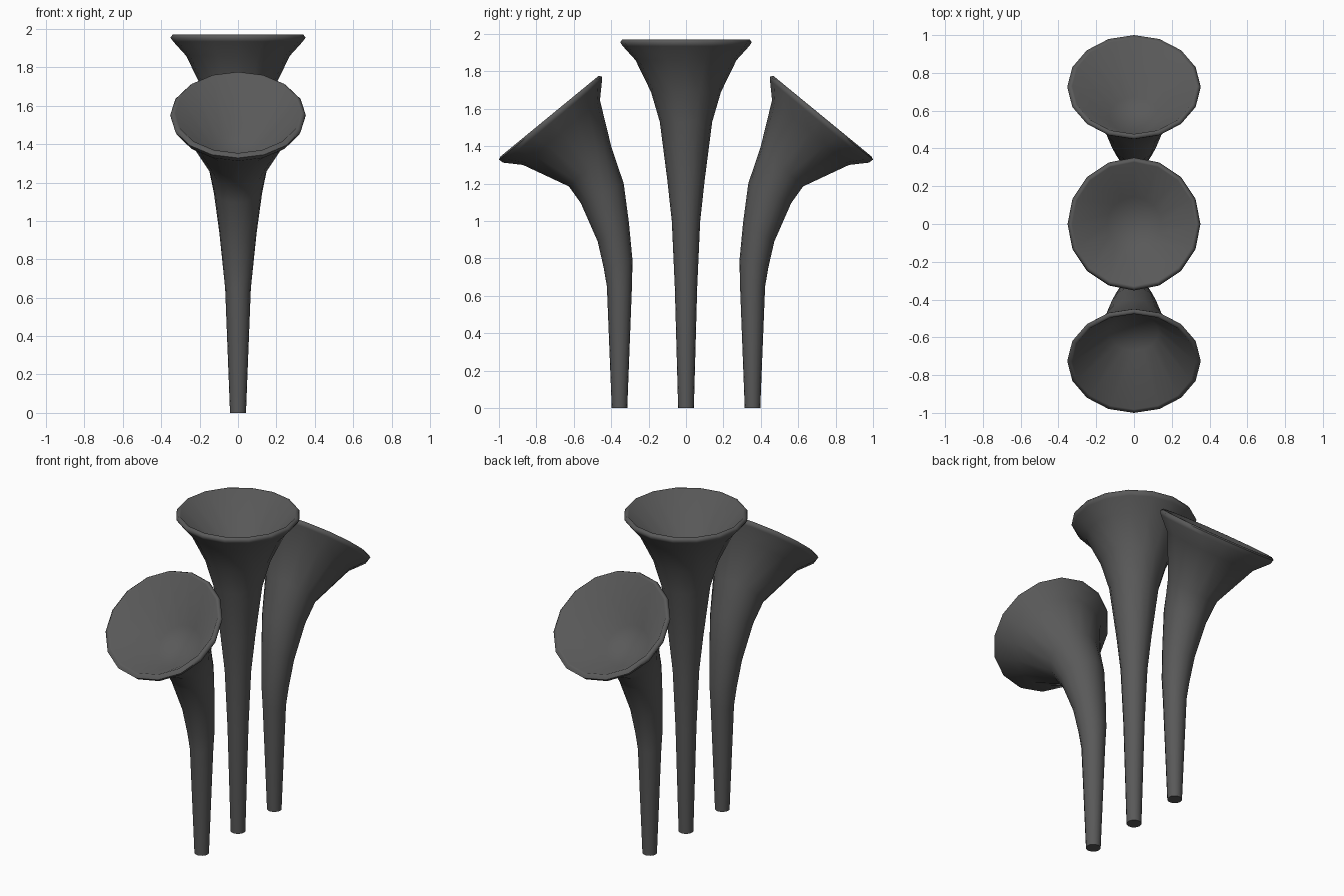
import bpy, bmesh, math
from mathutils import Vector

if "Cube" in bpy.data.objects:
    bpy.data.objects.remove(bpy.data.objects["Cube"])

SIDES = 16

dark = bpy.data.materials.new("dark_grey")
dark.diffuse_color = (0.1, 0.1, 0.1, 1)
dark.use_nodes = True
dark.node_tree.nodes["Principled BSDF"].inputs["Base Color"].default_value = dark.diffuse_color


def horn(name, rings, flip=1):
    """Loft 16-sided rings; each ring is the pair of its side-view ends (y1, z1, y2, z2)."""
    pairs = [(Vector((0, a * flip, b)), Vector((0, c * flip, d))) for a, b, c, d in rings]
    sections = [((p + q) / 2, (q - p) / 2) for p, q in pairs]

    # Inside of the bell: thin lip, straight cone, then a small floor
    (c5, u5), (c6, u6), (cr, ur) = sections[-5], sections[-4], sections[-1]
    sections.append((cr, ur * 0.96))
    sections.append((c5.lerp(c6, 0.4), u5.lerp(u6, 0.4) * 0.65))

    bm = bmesh.new()
    loops = []
    for c, u in sections:
        side = Vector((u.length, 0, 0))
        loops.append([bm.verts.new(c + u * math.cos(t) + side * math.sin(t))
                      for t in (2 * math.pi * i / SIDES for i in range(SIDES))])
    for lo, hi in zip(loops, loops[1:]):
        for i in range(SIDES):
            j = (i + 1) % SIDES
            bm.faces.new((lo[i], lo[j], hi[j], hi[i]))
    bm.faces.new(loops[0])
    bm.faces.new(loops[-1])
    bmesh.ops.recalc_face_normals(bm, faces=bm.faces)
    mesh = bpy.data.meshes.new(name)
    bm.to_mesh(mesh)
    bm.free()
    mesh.materials.append(dark)
    obj = bpy.data.objects.new(name, mesh)
    bpy.context.collection.objects.link(obj)
    bpy.ops.object.select_all(action='DESELECT')
    obj.select_set(True)
    bpy.context.view_layer.objects.active = obj
    bpy.ops.object.shade_smooth_by_angle(angle=math.radians(75))
    return obj


# Straight centre horn: radius, height
profile = [(0.042, 0), (0.06, 0.65), (0.076, 1.0), (0.1, 1.22), (0.14, 1.53), (0.187, 1.69),
           (0.27, 1.86), (0.338, 1.935), (0.352, 1.955), (0.341, 1.97)]
horn("centre_horn", [(-r, z, r, z) for r, z in profile])

# Bent horns leaning outwards at the front and back
bent = [(0.314, 0, 0.397, 0), (0.289, 0.65, 0.423, 0.65), (0.286, 0.79, 0.44, 0.75),
        (0.305, 0.99, 0.472, 0.89), (0.333, 1.2, 0.562, 1.095), (0.4, 1.4, 0.626, 1.185),
        (0.46, 1.645, 0.872, 1.3), (0.449, 1.752, 0.978, 1.312),
        (0.45, 1.772, 1.0, 1.328), (0.466, 1.777, 0.992, 1.345)]
horn("back_horn", bent)
horn("front_horn", bent, -1)
